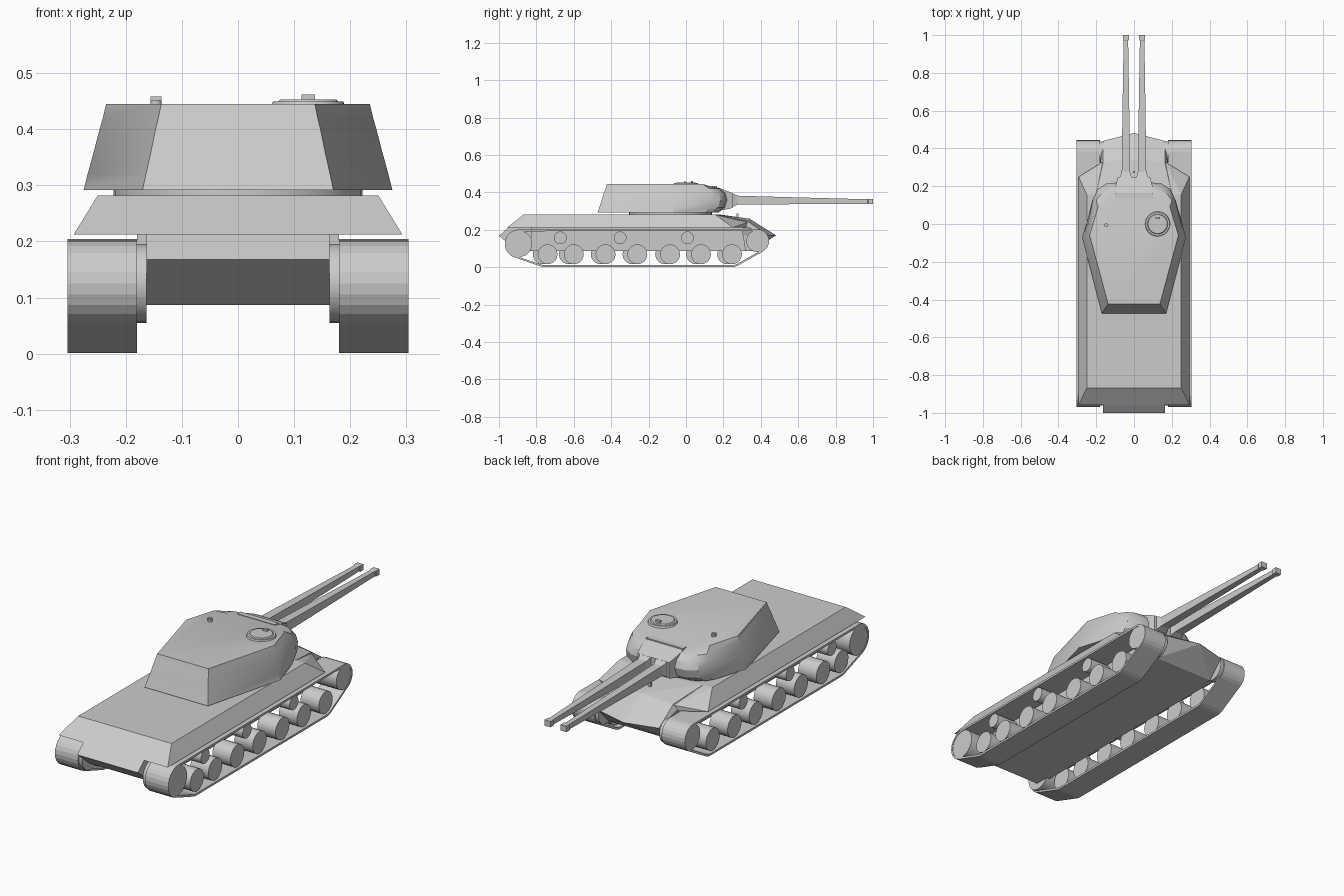
import bpy, bmesh, math
from mathutils import Vector
from mathutils.geometry import convex_hull_2d

if "Cube" in bpy.data.objects:
    bpy.data.objects.remove(bpy.data.objects["Cube"])


def make(name, verts, faces, smooth=None):
    me = bpy.data.meshes.new(name)
    me.from_pydata(verts, [], faces)
    bm = bmesh.new()
    bm.from_mesh(me)
    bmesh.ops.recalc_face_normals(bm, faces=bm.faces)
    bm.to_mesh(me)
    bm.free()
    ob = bpy.data.objects.new(name, me)
    bpy.context.collection.objects.link(ob)
    if smooth:
        bpy.ops.object.select_all(action='DESELECT')
        bpy.context.view_layer.objects.active = ob
        ob.select_set(True)
        bpy.ops.object.shade_smooth_by_angle(angle=math.radians(smooth))
    return ob


def hull(name, half):
    """Convex solid from points mirrored in x."""
    bm = bmesh.new()
    for x, y, z in half:
        for sx in ({x, -x}):
            bm.verts.new((sx, y, z))
    out = bmesh.ops.convex_hull(bm, input=bm.verts)
    bmesh.ops.dissolve_limit(bm, angle_limit=0.02, verts=bm.verts, edges=bm.edges)
    me = bpy.data.meshes.new(name)
    bm.to_mesh(me)
    bm.free()
    ob = bpy.data.objects.new(name, me)
    bpy.context.collection.objects.link(ob)
    return ob


def loft(name, rings, smooth=None):
    n = len(rings[0])
    verts = [v for r in rings for v in r]
    faces = [(k * n + i, k * n + (i + 1) % n, (k + 1) * n + (i + 1) % n, (k + 1) * n + i)
             for k in range(len(rings) - 1) for i in range(n)]
    faces += [tuple(range(n)), tuple(range(len(verts) - n, len(verts)))]
    return make(name, verts, faces, smooth)


def disc_x(name, x0, x1, y, z, r, n=24):
    ring = lambda x: [(x, y + r * math.cos(2 * math.pi * i / n), z + r * math.sin(2 * math.pi * i / n)) for i in range(n)]
    return loft(name, [ring(x0), ring(x1)], 40)


def disc_z(name, x, y, z0, z1, r0, r1, n=32):
    ring = lambda z, r: [(x + r * math.cos(2 * math.pi * i / n), y + r * math.sin(2 * math.pi * i / n), z) for i in range(n)]
    return loft(name, [ring(z0, r0), ring(z1, r1)], 40)


def box(name, x, y, z, sx, sy, sz):
    rect = lambda h: [(x + a * sx / 2, y + b * sy / 2, h) for a, b in ((-1, -1), (1, -1), (1, 1), (-1, 1))]
    return loft(name, [rect(z - sz / 2), rect(z + sz / 2)])


# Hull: narrow tub, sloped superstructure and pointed nose
hull("lower_hull", [(.163, -1, .168), (.163, -.9, .087), (.163, .36, .087),
                    (.163, .44, .17), (0, .48, .17), (.163, .33, .212), (.163, -.95, .212)])
hull("hull_sides", [(.18, -.83, .087), (.18, .32, .087), (.18, -.83, .215), (.18, .3, .215)])
hull("upper_hull", [(.293, -.957, .212), (.293, .25, .212), (.163, .33, .212),
                    (.25, -.867, .282), (.25, .155, .282), (.163, .33, .24)])
hull("nose", [(.163, .44, .17), (0, .482, .17), (.163, .33, .245), (0, .34, .259),
              (0, .18, .282), (.2, .16, .282), (.163, .16, .17)])
hull("rear_plate", [(.163, -1, .168), (.163, -.95, .212), (.163, -.867, .282),
                    (.163, -.8, .282), (.163, -.8, .168)])
box("tow_hook", 0, .275, .275, .012, .012, .024)

# Running gear on both sides
IDLER, SPROCKET = (-.892, .125), (.38, .14)
WHEELS = (-.74, -.6, -.43, -.26, -.085, .08, .246)


def track(name, s):
    pts = []
    for (cy, cz), r in ((IDLER, .077), (SPROCKET, .064), ((-.755, .07), .069), ((.246, .07), .069)):
        pts += [Vector((cy + r * math.cos(a * math.pi / 12), cz + r * math.sin(a * math.pi / 12))) for a in range(24)]
    outer = [pts[i] for i in convex_hull_2d(pts)]
    n = len(outer)
    area = sum(outer[i - 1].x * outer[i].y - outer[i].x * outer[i - 1].y for i in range(n))
    if area < 0:
        outer.reverse()
    inner = []
    for i, p in enumerate(outer):
        d = (p - outer[i - 1]).normalized() + (outer[(i + 1) % n] - p).normalized()
        inner.append(p + Vector((-d.y, d.x)).normalized() * .01)
    rings = [(s * x, loop) for x, loop in ((.18, outer), (.304, outer), (.304, inner), (.18, inner))]
    verts = [(x, p.x, p.y) for x, loop in rings for p in loop]
    faces = [(k * n + i, k * n + (i + 1) % n, (k + 1) % 4 * n + (i + 1) % n, (k + 1) % 4 * n + i)
             for k in range(4) for i in range(n)]
    make(name, verts, faces)


for side, s, off in (("right", 1, 0), ("left", -1, -.026)):
    track(side + "_track", s)
    disc_x(side + "_idler", s * .163, s * .302, *IDLER, .07)
    disc_x(side + "_sprocket", s * .163, s * .302, *SPROCKET, .058)
    for i, y in enumerate(WHEELS):
        disc_x(f"{side}_road_wheel_{i}", s * .2, s * .298, y + off, .069, .053)
    for i, y in enumerate((-.672, -.352, .008)):
        disc_x(f"{side}_return_roller_{i}", s * .18, s * .295, y + off, .157, .034)

# Turret: stacked half outlines, wedge-shaped behind and rounded in front
disc_z("turret_ring", 0, -.083, .28, .292, .222, .222, 40)
LAYERS = (
    (.292, [(.17, -.473), (.275, -.07), (.222, .1), (.195, .14), (.15, .165), (.09, .175)]),
    (.32, [(.164, -.464), (.268, -.069), (.221, .125), (.197, .172), (.152, .2), (.09, .208)]),
    (.36, [(.155, -.45), (.257, -.066), (.216, .135), (.192, .185), (.148, .213), (.09, .22)]),
    (.395, [(.148, -.44), (.248, -.064), (.21, .13), (.188, .175), (.145, .203), (.09, .21)]),
    (.42, [(.142, -.43), (.241, -.062), (.2, .125), (.178, .155), (.14, .178), (.09, .185)]),
    (.445, [(.137, -.423), (.235, -.06), (.19, .09), (.165, .105), (.13, .112), (.09, .115)]),
)
rings = []
for z, half in LAYERS:
    # the roof edge dips a little at the front
    dip = lambda y: -.008 if z > .44 and y > .1 else 0
    rings.append([(x, y, z + dip(y)) for x, y in half] + [(-x, y, z + dip(y)) for x, y in reversed(half)])
loft("turret", rings, 28)

# Mantlet and twin guns
hull("mantlet", [(.1, .16, .43), (.1, .16, .305), (.098, .2, .415), (.098, .2, .305),
                 (.085, .25, .395), (.085, .25, .318)])
box("mantlet_roof_strip", 0, .152, .428, .2, .026, .012)
BARREL = ((.2, .034, .045), (.25, .03, .036), (.275, .022, .024), (.6, .018, .018),
          (.97, .012, .012), (.975, .016, .014), (1, .016, .014))
for side, s in (("right", 1), ("left", -1)):
    loft(side + "_gun", [[(s * .043 + a * w, y, .359 - .01 * (y - .2) + b * h)
                          for a, b in ((-1, -1), (1, -1), (1, 1), (-1, 1))] for y, w, h in BARREL])

# Roof fittings
disc_z("cupola", .125, 0, .44, .449, .066, .063)
disc_z("cupola_hatch", .125, 0, .449, .453, .054, .05)
box("cupola_periscope", .125, .032, .457, .024, .012, .01)
disc_z("roof_periscope_base", -.146, -.006, .44, .451, .01, .01, 12)
box("roof_periscope", -.146, -.006, .454, .019, .012, .008)
